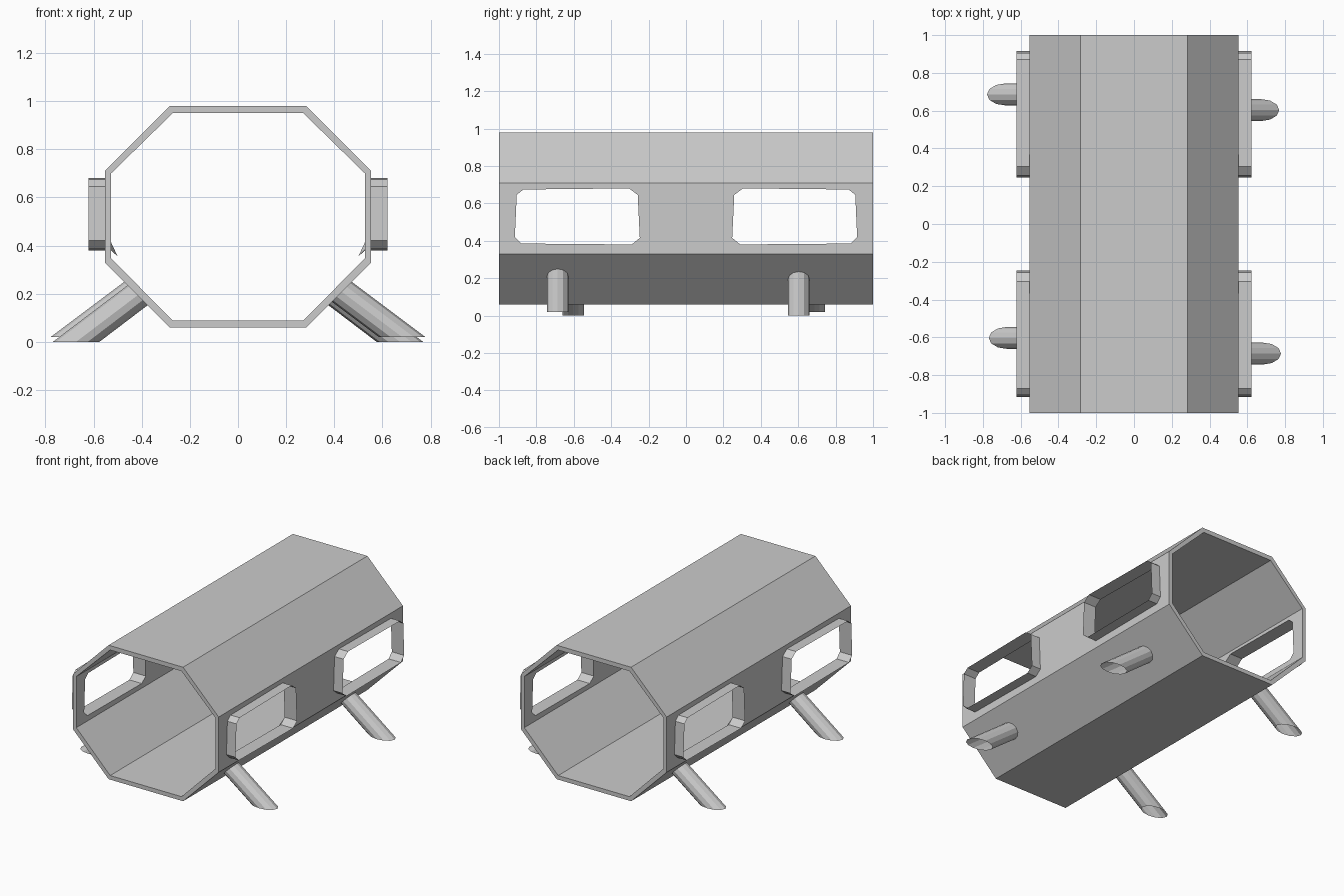
import bpy, math

if "Cube" in bpy.data.objects:
    bpy.data.objects.remove(bpy.data.objects["Cube"])

def mesh_object(name, verts, faces):
    me = bpy.data.meshes.new(name)
    me.from_pydata(verts, [], faces)
    ob = bpy.data.objects.new(name, me)
    bpy.context.collection.objects.link(ob)
    return ob

def bridge(n, a=0, b=None):
    """Quads joining two rings of n vertices."""
    b = a + n if b is None else b
    return [(a + i, a + (i + 1) % n, b + (i + 1) % n, b + i) for i in range(n)]

def turn(verts, side):
    """side = -1 turns the part half way round the vertical axis."""
    return [(side * x, side * y, z) for x, y, z in verts]

# Octagonal tube body with wall thickness
def octagon(half):
    return half + [(-x, z) for x, z in reversed(half)]

outer = octagon([(0.283, 0.06), (0.553, 0.33), (0.553, 0.71), (0.283, 0.98)])
inner = octagon([(0.271, 0.088), (0.528, 0.348), (0.528, 0.699), (0.271, 0.95)])
rings = [(outer, -1), (outer, 1), (inner, 1), (inner, -1)]
verts = [(x, y, z) for prof, y in rings for x, z in prof]
faces = []
for r in range(4):
    faces += bridge(8, r * 8, (r + 1) % 4 * 8)
body = mesh_object("body_tube", verts, faces)

# Window outline (y, z), mirrored for the front pair
outline = [(0.247, 0.415), (0.29, 0.38), (0.88, 0.385), (0.915, 0.42),
           (0.905, 0.645), (0.87, 0.674), (0.305, 0.68), (0.258, 0.645)]

def window_ring(x, end):
    pts = outline if end > 0 else outline[::-1]
    return [(x, end * y, z) for y, z in pts]

windows = [(s, e) for s in (1, -1) for e in (1, -1)]

# Cut the four windows through the walls
for s, e in windows:
    ring = turn(window_ring(0.45, e) + window_ring(0.7, e), s)
    caps = [tuple(range(7, -1, -1)), tuple(range(8, 16))]
    cutter = mesh_object("window_cutter", ring, bridge(8) + caps)
    cutter.hide_render = True
    mod = body.modifiers.new("window", 'BOOLEAN')
    mod.operation, mod.solver, mod.object = 'DIFFERENCE', 'EXACT', cutter
    bpy.context.view_layer.objects.active = body
    bpy.ops.object.modifier_apply(modifier=mod.name)
    bpy.data.objects.remove(cutter)

# Thin sleeves around the windows
for s, e in windows:
    ring = window_ring(0.553, e) + window_ring(0.622, e)
    mesh_object("window_sleeve", turn(ring, s), bridge(8))

# Small sill flap bent inward at one window corner on each side
for s in (1, -1):
    flap = [(0.528, -0.247, 0.415), (0.528, -0.29, 0.38),
            (0.50, -0.275, 0.355), (0.528, -0.88, 0.385)]
    mesh_object("sill_flap", turn(flap, s), [(0, 1, 2), (1, 3, 2)])

# Slanted open tube legs: y position, distance along slope normal, foot height
SIDES, R = 12, 0.058
for s in (1, -1):
    for y0, d, foot in ((-0.686, 0.425, 0.02), (0.603, 0.405, 0.002)):
        top, bottom = [], []
        for i in range(SIDES):
            a = 2 * math.pi * i / SIDES
            n, y = d + R * math.cos(a), y0 + R * math.sin(a)
            for ring, t in ((top, (0.2 * n + 0.21) / 1.4), (bottom, (0.8 * n - foot) / 0.6)):
                ring.append((0.6 * n + 0.8 * t, y, 0.8 * n - 0.6 * t))
        bottom = [(x, y, z - foot + foot) for x, y, z in bottom]
        low = 0.0 if foot < 0.01 else foot
        bottom = [(x, y, low) for x, y, z in bottom]
        mesh_object("leg", turn(top + bottom, s), bridge(SIDES))
